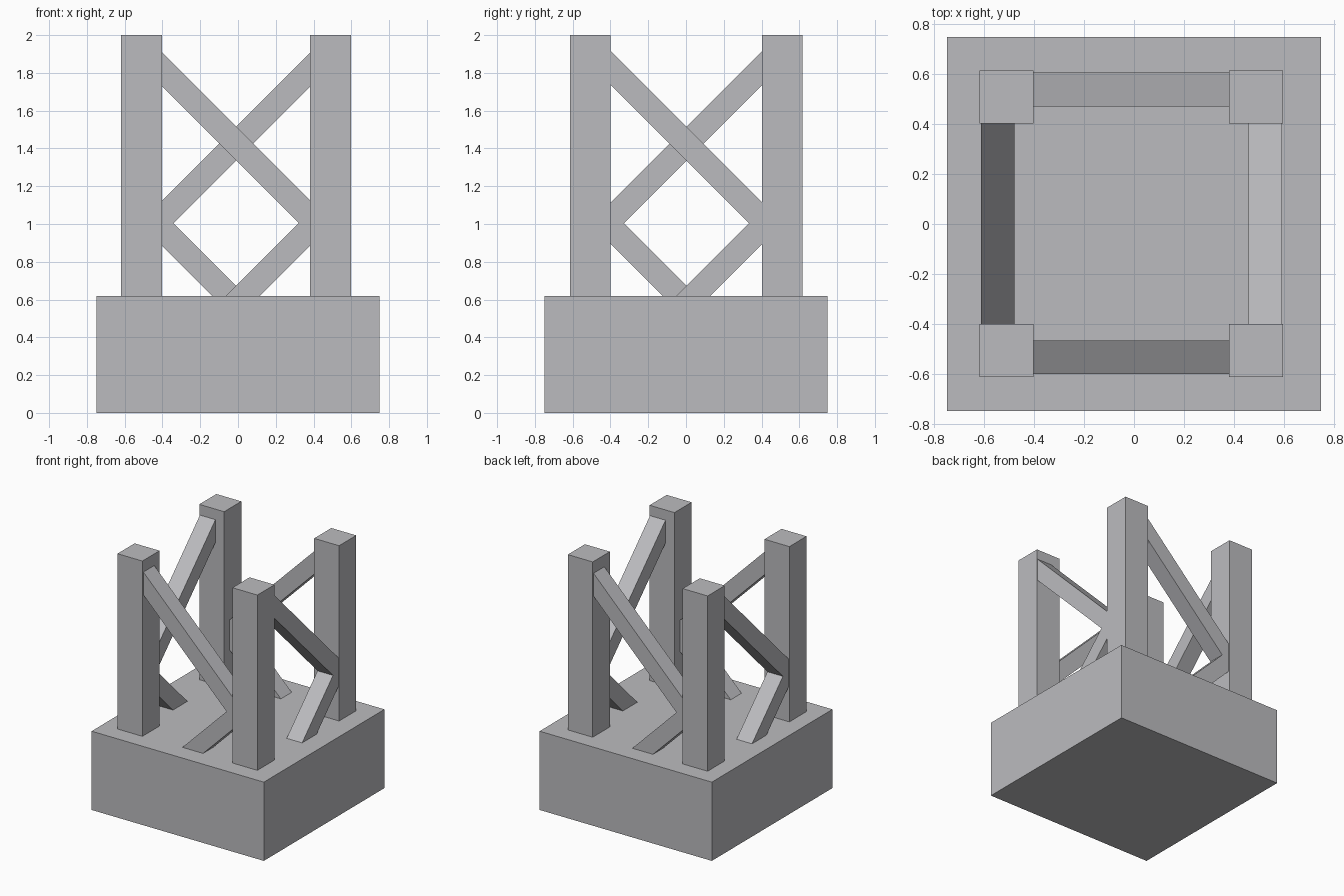
import bpy, bmesh, math
from mathutils import Matrix, Vector

if "Cube" in bpy.data.objects:
    bpy.data.objects.remove(bpy.data.objects["Cube"])

grey = bpy.data.materials.new("plain grey")
grey.diffuse_color = (0.5, 0.5, 0.52, 1)
grey.use_nodes = True
grey.node_tree.nodes["Principled BSDF"].inputs["Base Color"].default_value = grey.diffuse_color

CENTRE = Vector((-0.01, 0.0025, 0))   # centre of the post frame
BASE_TOP = 0.62


def add_object(name, bm):
    bmesh.ops.recalc_face_normals(bm, faces=bm.faces)
    me = bpy.data.meshes.new(name)
    bm.to_mesh(me)
    bm.free()
    me.materials.append(grey)
    ob = bpy.data.objects.new(name, me)
    bpy.context.collection.objects.link(ob)
    return ob


def box(name, lo, hi):
    lo, hi = Vector(lo), Vector(hi)
    bm = bmesh.new()
    bmesh.ops.create_cube(bm, size=1)
    bmesh.ops.scale(bm, vec=hi - lo, verts=bm.verts)
    bmesh.ops.translate(bm, vec=(lo + hi) / 2, verts=bm.verts)
    return add_object(name, bm)


# Solid square base
box("base", (-0.75, -0.75, 0), (0.75, 0.75, BASE_TOP))

# Four corner posts
for side_y, x_names in (("front", -0.6135), ("back", 0.4035)):
    for side_x, x in (("left", -0.62), ("right", 0.381)):
        box(f"{side_y}_{side_x}_post", (x, x_names, BASE_TOP),
            (x + 0.217, x_names + 0.213, 2))


# Bent brace: long diagonal down to a post, then folding back to the base
def brace(name, turn):
    g, foot = 0.403, BASE_TOP - 0.002
    hi, lo = 1.516, 1.336        # long arm edges: u + z
    s_hi, s_lo = 0.673, 0.493    # short arm edges: z - u
    inner = ((lo - s_hi) / 2, (lo + s_hi) / 2)
    profile = [(-g, hi + g), (-g, lo + g), inner, (foot - s_hi, foot),
               (foot - s_lo, foot), (g, s_lo + g), (g, hi - g)]
    bm = bmesh.new()
    face = bm.faces.new([bm.verts.new((u, -0.604, z)) for u, z in profile])
    ext = bmesh.ops.extrude_face_region(bm, geom=[face])
    moved = [v for v in ext["geom"] if isinstance(v, bmesh.types.BMVert)]
    bmesh.ops.translate(bm, vec=(0, 0.135, 0), verts=moved)
    bmesh.ops.transform(bm, verts=bm.verts, matrix=Matrix.Translation(CENTRE)
                        @ Matrix.Rotation(turn, 4, 'Z'))
    if not any(f.normal.y for f in bm.faces):
        bm.normal_update()
    add_object(name, bm)


for i, side in enumerate(("front", "right", "back", "left")):
    brace(side + "_brace", i * math.pi / 2)
